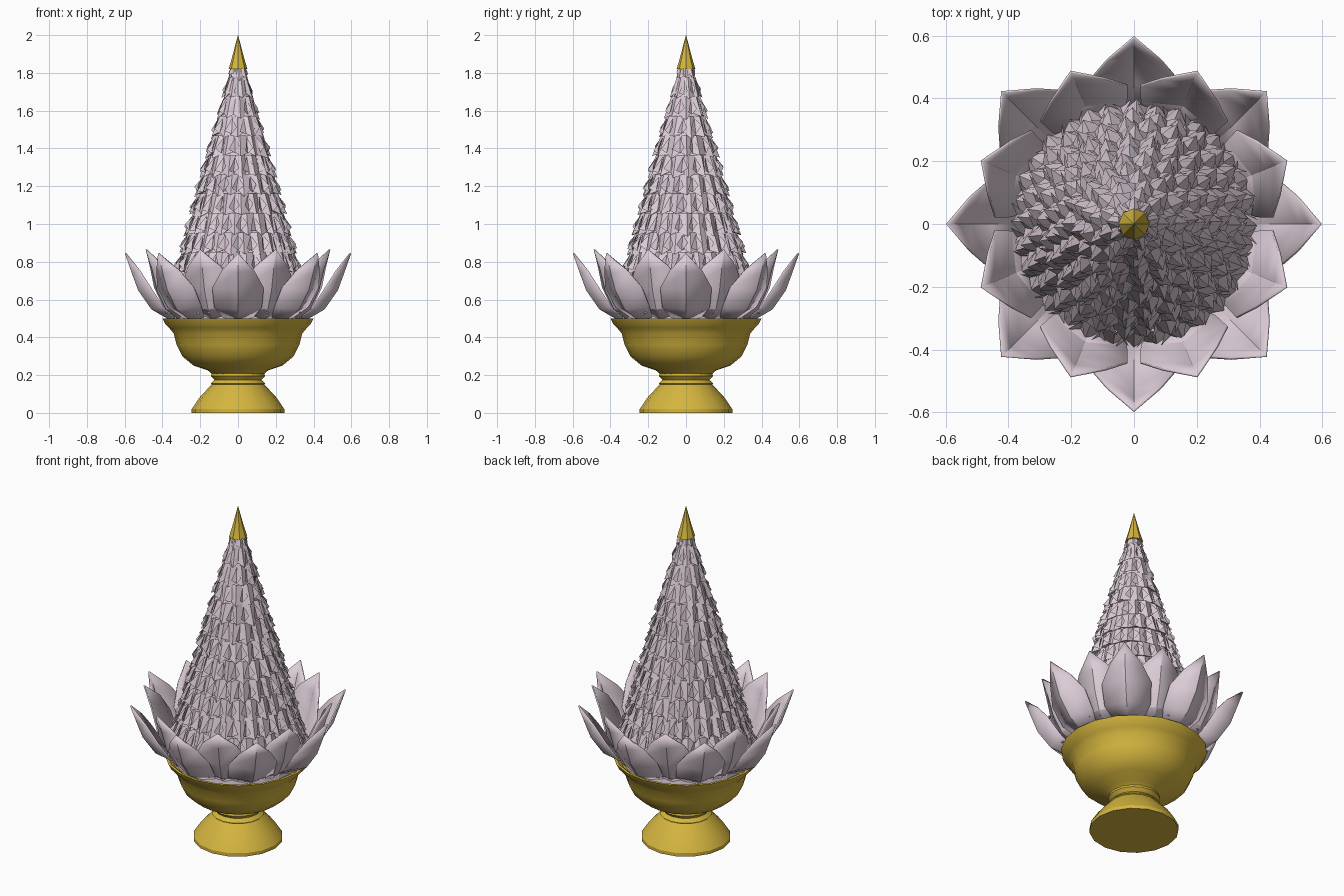
import bpy, bmesh, math, random
from math import pi, sin, cos

random.seed(4)
if "Cube" in bpy.data.objects:
    bpy.data.objects.remove(bpy.data.objects["Cube"])


def material(name, rgb):
    m = bpy.data.materials.new(name)
    m.use_nodes = True
    m.diffuse_color = (*rgb, 1)
    m.node_tree.nodes["Principled BSDF"].inputs["Base Color"].default_value = (*rgb, 1)
    return m


gold = material("gold", (0.67, 0.47, 0.05))
pink = material("pale pink", (0.72, 0.61, 0.68))


def finish(bm, name, mat, smooth=None):
    bmesh.ops.recalc_face_normals(bm, faces=bm.faces)
    me = bpy.data.meshes.new(name)
    bm.to_mesh(me)
    bm.free()
    me.materials.append(mat)
    ob = bpy.data.objects.new(name, me)
    bpy.context.collection.objects.link(ob)
    if smooth:
        bpy.ops.object.select_all(action='DESELECT')
        ob.select_set(True)
        bpy.context.view_layer.objects.active = ob
        bpy.ops.object.shade_smooth_by_angle(angle=math.radians(smooth))
    return ob


def polar(r, a, z):
    return (r * cos(a), r * sin(a), z)


def bridge(bm, a, b):
    n = len(a)
    for i in range(n):
        j = (i + 1) % n
        bm.faces.new((a[i], a[j], b[j], b[i]))


def lathe(name, profile, sides, mat, smooth=None):
    bm = bmesh.new()
    rings = [[bm.verts.new(polar(r, 2 * pi * i / sides, z)) for i in range(sides)]
             for r, z in profile]
    for a, b in zip(rings, rings[1:]):
        bridge(bm, a, b)
    bm.faces.new(rings[0])
    bm.faces.new(rings[-1])
    return finish(bm, name, mat, smooth)


# Footed bowl
lathe("bowl_foot", [(.245, 0), (.245, .02), (.205, .08), (.14, .15)], 16, gold, 30)
lathe("stem_ring", [(.13, .145), (.145, .155), (.125, .175), (.143, .195), (.14, .21)], 16, gold, 30)
lathe("bowl", [(.13, .2), (.16, .225), (.235, .25), (.295, .3), (.325, .36), (.34, .42),
               (.365, .45), (.385, .47), (.4, .5), (.385, .5), (.36, .48)], 20, gold, 35)


# Folded lotus petals: a centre keel with two wings, thickened slightly
def petal_ring(name, count, offset, keel, widths, wing_back):
    bm = bmesh.new()
    for k in range(count):
        a = 2 * pi * k / count + offset
        rows = []
        for (r, z), w in zip(keel, widths):
            row = []
            for s in (-1, 0, 1):
                rr = r - abs(s) * w * wing_back
                row.append(bm.verts.new((rr * cos(a) - s * w * sin(a),
                                         rr * sin(a) + s * w * cos(a), z + abs(s) * w * .1)))
            rows.append(row)
        for p, q in zip(rows, rows[1:]):
            for s in (0, 1):
                bm.faces.new((p[s], p[s + 1], q[s + 1], q[s]))
        tip = bm.verts.new(polar(*[keel[-1][0], a, keel[-1][1]]))
        tip.co = polar(keel[-1][0] + .035, a, keel[-1][1] + .1)
        for s in (0, 1):
            bm.faces.new((rows[-1][s], rows[-1][s + 1], tip))
    ob = finish(bm, name, pink, 25)
    mod = ob.modifiers.new("thickness", 'SOLIDIFY')
    mod.thickness = .008
    mod.offset = 0


petal_ring("outer_petals", 8, 0,
           [(.35, .49), (.455, .55), (.525, .65), (.56, .745)],
           [.07, .125, .135, .085], .45)
petal_ring("inner_petals", 8, pi / 8,
           [(.33, .49), (.41, .55), (.46, .65), (.49, .765)],
           [.07, .13, .15, .095], .3)


# Conical stack of pleated tiers
def cone_radius(z):
    return .042 + (1.82 - z) * .265


lathe("cone_core", [(.35, .48), (cone_radius(.6) - .03, .6), (.025, 1.83)], 24, pink)

bm = bmesh.new()
tiers = 13
step = .103
for t in range(tiers):
    low = .53 + t * step
    high = low + step * 1.12
    r = cone_radius(low + .02)
    n = max(9, round(2 * pi * r / .075))
    top, edge, under = [], [], []
    for i in range(2 * n):
        a = pi * (i + t % 2 * .5 + random.uniform(-.25, .25)) / n
        out = i % 2 == 0
        depth = min(.028, r * .16)
        rr = r + (depth * .65 if out else -depth * .65) + random.uniform(-.006, .006)
        zz = low + (.0 if out else .022) + random.uniform(-.01, .01)
        edge.append(bm.verts.new(polar(rr, a, zz)))
        top.append(bm.verts.new(polar(cone_radius(high) - .008 + (.005 if out else -.005), a, high)))
        under.append(bm.verts.new(polar(r * .8, a, low + .03)))
    bridge(bm, top, edge)
    bridge(bm, edge, under)
    # small folded flaps standing out over the pleats
    for i in range(0, 2 * n, 2):
        a = pi * (i + 1 + t % 2 * .5) / n
        w = pi / n * random.uniform(.55, .85)
        f = random.uniform(.25, .5)
        mid = low + step * f
        rm = cone_radius(mid) + min(.022, r * .12)
        p = bm.verts.new(polar(cone_radius(high) - .004, a, high - .01))
        q = bm.verts.new(polar(rm, a - w, mid + random.uniform(-.01, .01)))
        s = bm.verts.new(polar(rm - .008, a + w, mid + .015))
        b = bm.verts.new(polar(r - .004, a + random.uniform(-.3, .3) * w, low + .02))
        for tri in ((p, q, b), (p, b, s)):
            bm.faces.new(tri)
finish(bm, "pleated_tiers", pink)

# Gold finial
lathe("finial", [(.05, 1.82), (.032, 1.88), (.015, 1.945), (.001, 2)], 8, gold)
